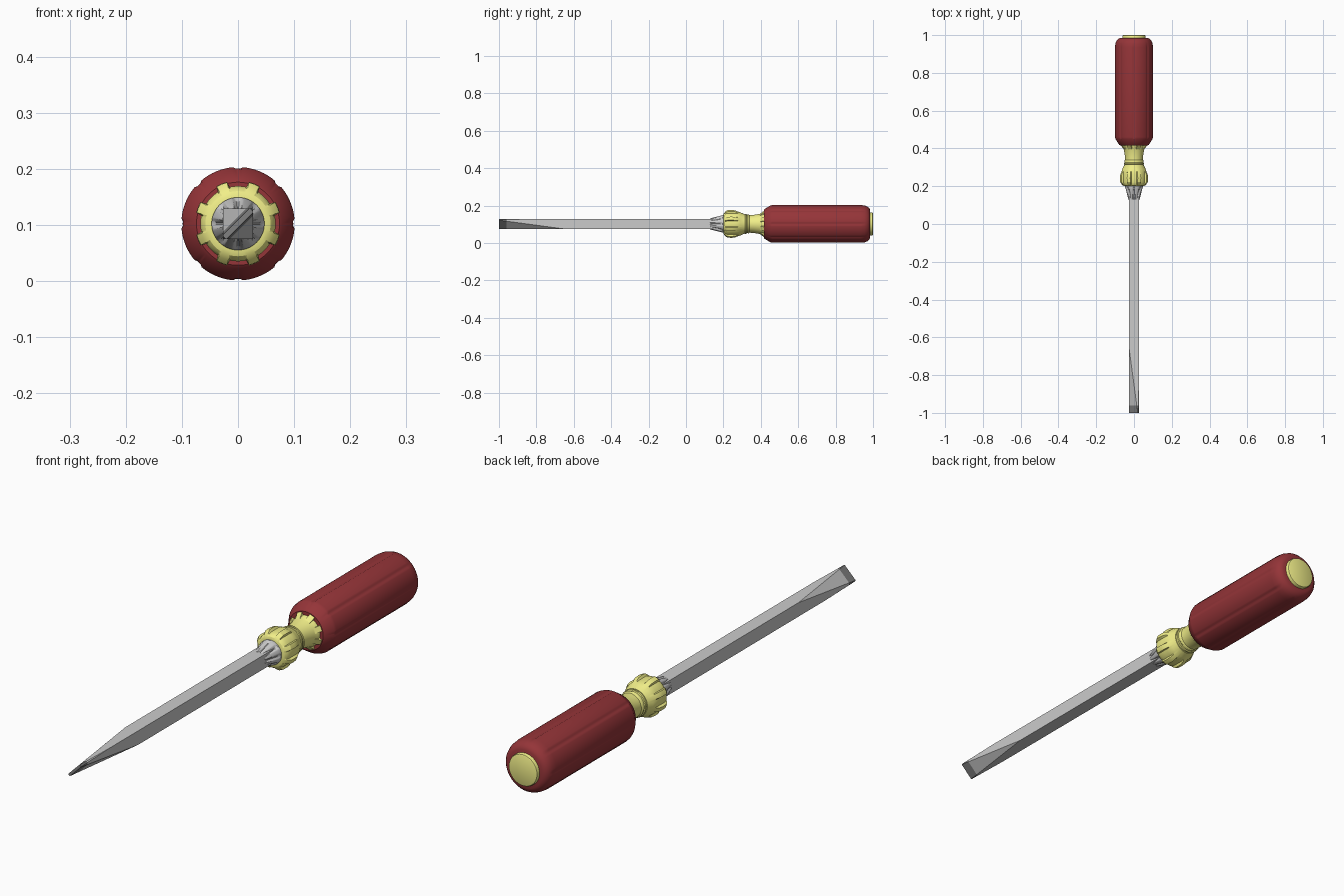
import bpy, bmesh, math
from mathutils import Vector

if "Cube" in bpy.data.objects:
    bpy.data.objects.remove(bpy.data.objects["Cube"])

CZ = 0.102       # height of the tool's axis
SEG = 144


def material(name, rgb):
    m = bpy.data.materials.new(name)
    m.diffuse_color = (*rgb, 1)
    m.use_nodes = True
    m.node_tree.nodes["Principled BSDF"].inputs["Base Color"].default_value = m.diffuse_color
    return m


RED = material("red_grip", (0.30, 0.035, 0.04))
YELLOW = material("yellow_plastic", (0.88, 0.86, 0.25))
DARK = material("dark_steel", (0.22, 0.22, 0.22))


def finish(name, bm, mat=None, smooth=None):
    bmesh.ops.recalc_face_normals(bm, faces=bm.faces)
    me = bpy.data.meshes.new(name)
    bm.to_mesh(me)
    bm.free()
    ob = bpy.data.objects.new(name, me)
    bpy.context.collection.objects.link(ob)
    ob.location.z = CZ
    if mat:
        me.materials.append(mat)
    if smooth:
        bpy.ops.object.select_all(action='DESELECT')
        ob.select_set(True)
        bpy.context.view_layer.objects.active = ob
        bpy.ops.object.shade_smooth_by_angle(angle=math.radians(smooth))
    return ob


def fluted(name, profile, flutes=8, inner=13, outer=15, mat=None):
    """Lathe (y, radius, flute depth) along y; angles in degrees from flute centre."""
    bm = bmesh.new()
    step = 360 / flutes
    rings = []
    for y, r, d in profile:
        ring = []
        for i in range(SEG):
            deg = 360 * i / SEG
            a = abs((deg + step / 2) % step - step / 2)
            f = min(1, max(0, (outer - a) / (outer - inner)))
            rr, t = r - d * f, math.radians(deg)
            ring.append(bm.verts.new((rr * math.cos(t), y, rr * math.sin(t))))
        rings.append(ring)
    for a, b in zip(rings, rings[1:]):
        for i in range(SEG):
            j = (i + 1) % SEG
            bm.faces.new((a[i], a[j], b[j], b[i]))
    bm.faces.new(rings[0])
    bm.faces.new(rings[-1])
    return finish(name, bm, mat, 28)


# Rubber grip with shallow lengthwise grooves
fluted("grip", [(0.416, 0.074, 0), (0.42, 0.079, 0), (0.45, 0.098, 0), (0.46, 0.101, 0.003),
                (0.935, 0.101, 0.003), (0.955, 0.0985, 0), (0.97, 0.093, 0),
                (0.98, 0.084, 0), (0.985, 0.073, 0)], inner=2, outer=5, mat=RED)

# End cap
fluted("end_cap", [(0.97, 0.062, 0), (0.993, 0.062, 0), (0.998, 0.060, 0), (1.0, 0.056, 0)], mat=YELLOW)

# Collar with scooped flutes
fluted("collar", [(0.200, 0.050, 0), (0.203, 0.058, 0), (0.209, 0.067, 0.004), (0.222, 0.076, 0.009),
                  (0.245, 0.077, 0.010), (0.262, 0.075, 0.008), (0.277, 0.068, 0.002),
                  (0.29, 0.062, 0), (0.305, 0.055, 0), (0.312, 0.053, 0)], mat=YELLOW)

# Neck with two rings, flaring into notched base
fluted("neck", [(0.308, 0.050, 0), (0.315, 0.050, 0), (0.317, 0.053, 0), (0.323, 0.053, 0),
                (0.325, 0.049, 0), (0.330, 0.049, 0), (0.332, 0.051, 0), (0.337, 0.050, 0),
                (0.34, 0.047, 0), (0.36, 0.048, 0), (0.39, 0.053, 0), (0.404, 0.057, 0),
                (0.405, 0.0575, 0), (0.42, 0.061, 0)], mat=YELLOW)
for k in range(8):
    bm = bmesh.new()
    bmesh.ops.create_cube(bm, size=1)
    t = math.radians(22.5 + 45 * k)
    u, w = Vector((math.cos(t), 0, math.sin(t))), Vector((-math.sin(t), 0, math.cos(t)))
    for v in bm.verts:
        c = v.co.copy()
        depth = 0.425 if c.y > 0 else 0.395
        rad = (0.078 if c.y > 0 else 0.054) if c.x > 0 else 0.04
        v.co = u * rad + w * c.z * 0.022 + Vector((0, depth, 0))
    finish(f"neck_tab_{k + 1}", bm, YELLOW)

# Fluted steel bolster
fluted("bolster", [(0.127, 0.029, 0.006), (0.135, 0.032, 0.007), (0.185, 0.045, 0.006),
                   (0.195, 0.047, 0), (0.203, 0.047, 0)], inner=3, outer=13)


def blade_part(name, y0, y1, mat=None):
    """Square bar cut by two slanted planes into a diagonal flat blade."""
    bm = bmesh.new()
    bmesh.ops.create_cube(bm, size=1)
    for v in bm.verts:
        v.co = (v.co.x * 0.054, y0 if v.co.y < 0 else y1, v.co.z * 0.054)

    def cut(co, no):
        r = bmesh.ops.bisect_plane(bm, geom=bm.verts[:] + bm.edges[:] + bm.faces[:],
                                   plane_co=co, plane_no=no, clear_outer=True)
        edges = [e for e in r['geom_cut'] if isinstance(e, bmesh.types.BMEdge)]
        bmesh.ops.holes_fill(bm, edges=edges)

    for s in (-1, 1):
        n = Vector((-s, 0, s)).normalized()
        slope = (0.0382 - 0.005) / 0.35
        cut(n * 0.005 + Vector((0, -1.0, 0)), n - Vector((0, slope, 0)))
        e = Vector((s, 0, s)).normalized()
        cut(e * 0.0345 + Vector((0, -1.0, 0)), e - Vector((0, 0.02, 0)))
    return finish(name, bm, mat)


blade_part("shaft", -0.96, 0.2)
blade_part("blade_tip", -1.0, -0.96, DARK)
